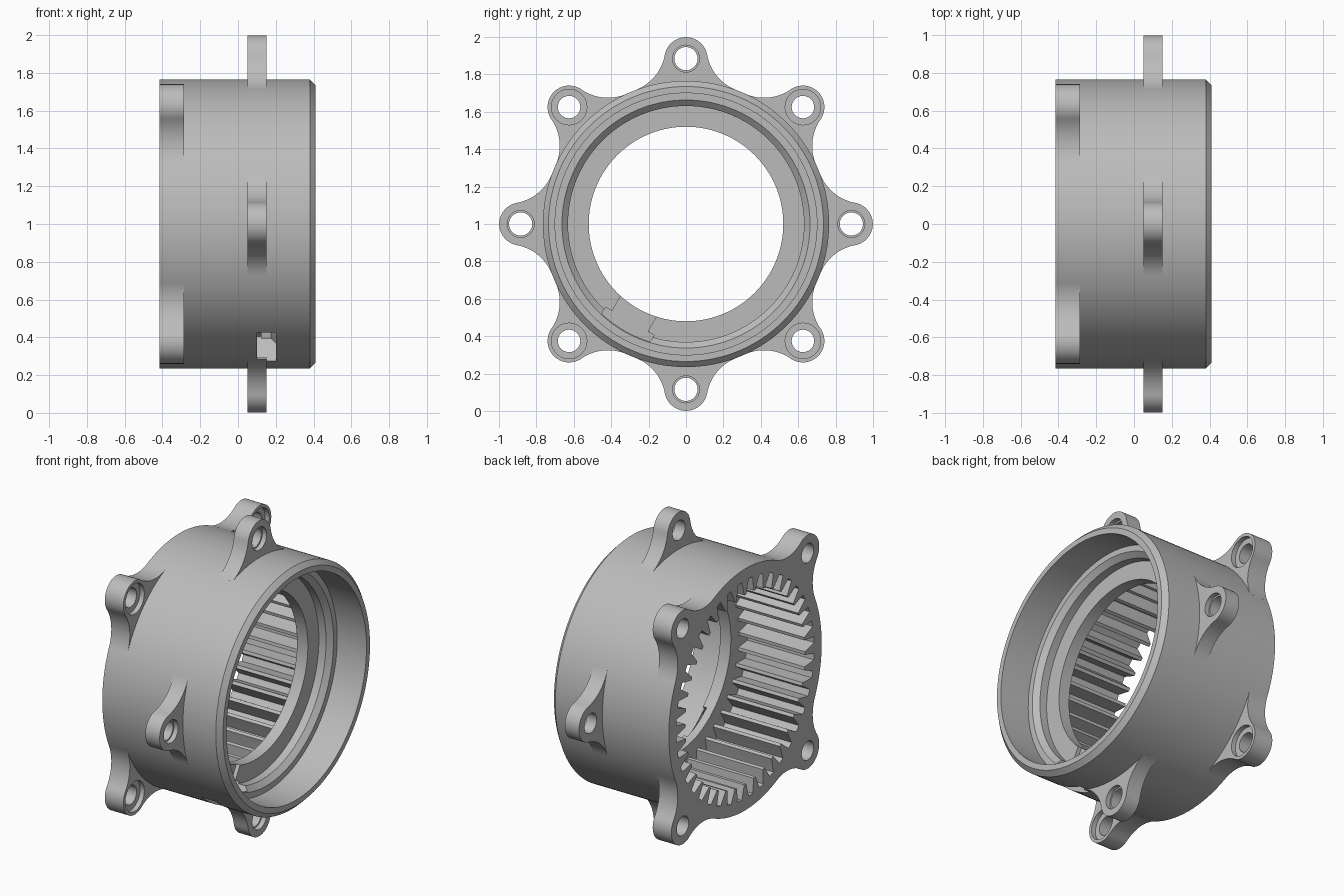
import bpy, bmesh, math
from math import sin, cos, pi
from mathutils import Matrix, Vector

cube = bpy.data.objects.get("Cube")
if cube:
    bpy.data.objects.remove(cube)

metal = bpy.data.materials.new("grey_metal")
metal.use_nodes = True
metal.diffuse_color = (0.5, 0.5, 0.5, 1)
metal.node_tree.nodes["Principled BSDF"].inputs["Base Color"].default_value = (0.5, 0.5, 0.5, 1)

AXIS_Z = 1.0
BACK, FRONT = -0.415, 0.41
BODY_R = 0.765
EAR_R, EAR_AT, FILLET = 0.115, 0.884, 0.25


def make(name, bm):
    bmesh.ops.recalc_face_normals(bm, faces=bm.faces)
    mesh = bpy.data.meshes.new(name)
    bm.to_mesh(mesh)
    bm.free()
    mesh.materials.append(metal)
    ob = bpy.data.objects.new(name, mesh)
    ob.location.z = AXIS_Z
    bpy.context.collection.objects.link(ob)
    return ob


def activate(ob):
    bpy.ops.object.select_all(action='DESELECT')
    ob.select_set(True)
    bpy.context.view_layer.objects.active = ob


def cut(ob, cutter):
    activate(ob)
    mod = ob.modifiers.new("cut", 'BOOLEAN')
    mod.operation = 'DIFFERENCE'
    mod.solver = 'EXACT'
    mod.object = cutter
    bpy.ops.object.modifier_apply(modifier=mod.name)
    bpy.data.objects.remove(cutter)


def smooth(ob, degrees=25):
    activate(ob)
    bpy.ops.object.shade_smooth_by_angle(angle=math.radians(degrees))


def prism(bm, outline, x0, x1, angle):
    """Extrude a (radial, tangential) outline along x, turned about the axis."""
    c, s = cos(angle), sin(angle)
    rings = [[bm.verts.new((x, a * c - b * s, a * s + b * c)) for a, b in outline]
             for x in (x0, x1)]
    n = len(outline)
    bm.faces.new(rings[0])
    bm.faces.new(rings[1][::-1])
    for i in range(n):
        j = (i + 1) % n
        bm.faces.new((rings[0][i], rings[0][j], rings[1][j], rings[1][i]))


def lathe(bm, profile, segments):
    """Closed (x, radius) profile revolved about the x axis."""
    rings = [[bm.verts.new((x, r * cos(2 * pi * k / segments), r * sin(2 * pi * k / segments)))
              for x, r in profile] for k in range(segments)]
    n = len(profile)
    for k in range(segments):
        p, q = rings[k], rings[(k + 1) % segments]
        for i in range(n):
            j = (i + 1) % n
            bm.faces.new((p[i], p[j], q[j], q[i]))


def arc(ca, cb, r, start, end, steps):
    return [(ca + r * cos(start + (end - start) * i / steps),
             cb + r * sin(start + (end - start) * i / steps)) for i in range(steps + 1)]


# Housing: outer shell, stepped bore, web with a through hole, gear cavity
bm = bmesh.new()
lathe(bm, [(BACK, BODY_R), (0.38, BODY_R), (FRONT, 0.735), (FRONT, 0.70),
           (0.205, 0.70), (0.205, 0.663), (0.175, 0.631), (0.125, 0.631),
           (0.125, 0.52), (0.05, 0.52), (0.05, 0.69), (BACK, 0.69)], 160)
housing = make("housing", bm)

# Window through the wall and the narrower notch in the web
slot_angle = math.radians(240)
for inner, outer, half in ((0.60, 0.9, 0.15), (0.45, 0.62, 0.11)):
    bm = bmesh.new()
    prism(bm, [(inner, -half), (outer, -half), (outer, half), (inner, half)],
          0.10, 0.20, slot_angle)
    cut(housing, make("slot_cutter", bm))
smooth(housing)

# Internal gear teeth
TEETH = 40
root, tip = 0.036, 0.010
bm = bmesh.new()
for k in range(TEETH):
    prism(bm, [(0.694, -root), (0.694, root), (0.645, 0.022), (0.60, tip),
               (0.60, -tip), (0.645, -0.022)], BACK, 0.055, 2 * pi * k / TEETH)
make("gear_teeth", bm)

# Mounting ear outline: rounded end blended into the housing by fillets
D = BODY_R + FILLET
phi = math.acos((D ** 2 + EAR_AT ** 2 - (EAR_R + FILLET) ** 2) / (2 * D * EAR_AT))
ca, cb = D * cos(phi), D * sin(phi)
alpha = math.atan2(cb, ca - EAR_AT)
upper = arc(ca, cb, FILLET, alpha + pi, phi + pi, 14)
lower = [(a, -b) for a, b in reversed(upper)]
ear_outline = (lower + arc(EAR_AT, 0, EAR_R, -alpha, alpha, 24)[1:-1] + upper
               + arc(0, 0, 0.752, phi, -phi, 12))


def ears(name, x0, x1, first, hole_r, bore_r, bore_depth):
    angles = [first + k * pi / 2 for k in range(4)]
    bm = bmesh.new()
    for t in angles:
        prism(bm, ear_outline, x0, x1, t)
    ob = make(name, bm)
    # Through holes, then counterbores on the +x side
    for r, start in ((hole_r, x0 - 0.1), (bore_r, x1 - bore_depth)):
        bm = bmesh.new()
        circle = arc(EAR_AT, 0, r, 0, 2 * pi, 40)[:-1]
        for t in angles:
            prism(bm, circle, start, x1 + 0.1, t)
        cut(ob, make("hole_cutter", bm))
    smooth(ob)


ears("flange_ears", BACK, -0.285, pi / 4, 0.06, 0.095, 0.03)
ears("middle_ears", 0.05, 0.15, 0, 0.062, 0.072, 0.03)
